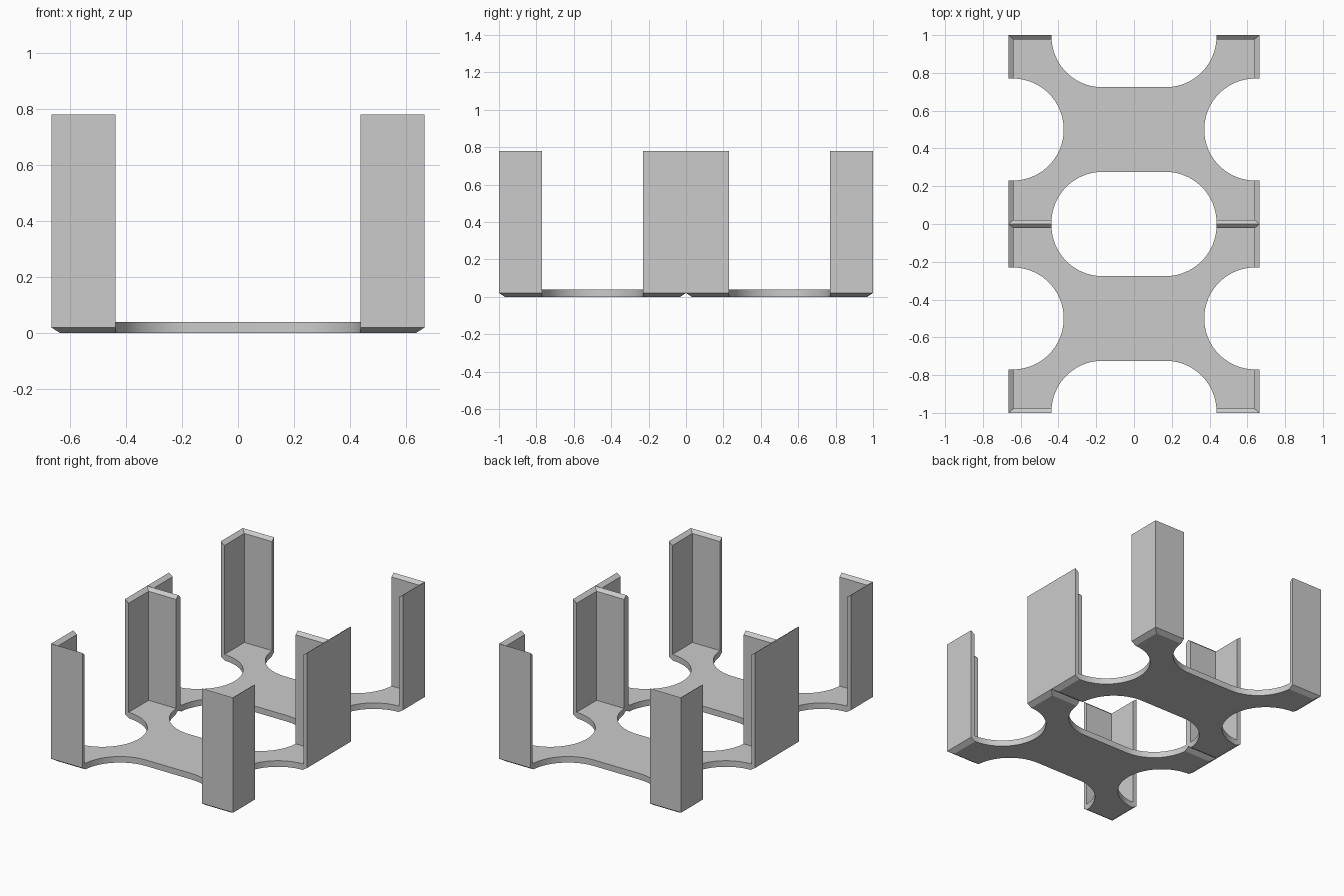
import bpy, bmesh, math

if "Cube" in bpy.data.objects:
    bpy.data.objects.remove(bpy.data.objects["Cube"], do_unlink=True)

HALF_X, HALF_Y = 0.665, 0.5
RADIUS = 0.27

grey = bpy.data.materials.new("light_grey")
grey.use_nodes = True
grey.diffuse_color = (0.6, 0.6, 0.6, 1)
grey.node_tree.nodes["Principled BSDF"].inputs["Base Color"].default_value = (0.6, 0.6, 0.6, 1)


def make_object(name, bm):
    bmesh.ops.recalc_face_normals(bm, faces=bm.faces)
    mesh = bpy.data.meshes.new(name)
    bm.to_mesh(mesh)
    bm.free()
    mesh.materials.append(grey)
    obj = bpy.data.objects.new(name, mesh)
    bpy.context.collection.objects.link(obj)
    return obj


def loft(name, rings):
    """Closed solid through matching rings of points."""
    bm = bmesh.new()
    loops = [[bm.verts.new(p) for p in ring] for ring in rings]
    for a, b in zip(loops, loops[1:]):
        for i in range(len(a)):
            j = (i + 1) % len(a)
            bm.faces.new((a[i], a[j], b[j], b[i]))
    bm.faces.new(loops[0])
    bm.faces.new(loops[-1])
    return make_object(name, bm)


def rectangle(cy, inset_x, inset_y, z):
    x, y = HALF_X - inset_x, HALF_Y - inset_y
    return [(sx * x, cy + sy * y, z) for sx, sy in ((-1, -1), (1, -1), (1, 1), (-1, 1))]


def slot_cutter(cx, cy, hx, hy, steps=20):
    """Tall rounded slot whose corner centres lie at +-hx, +-hy."""
    outline = []
    for k, (sx, sy) in enumerate(((1, 1), (-1, 1), (-1, -1), (1, -1))):
        for i in range(steps + 1):
            a = (k + i / steps) * math.pi / 2
            p = (cx + sx * hx + RADIUS * math.cos(a), cy + sy * hy + RADIUS * math.sin(a))
            if not outline or math.dist(p, outline[-1]) > 1e-5:
                outline.append(p)
    if math.dist(outline[0], outline[-1]) < 1e-5:
        outline.pop()
    cutter = loft("slot_cutter", [[(x, y, z) for x, y in outline] for z in (-1, 2)])
    cutter.hide_render = True
    return cutter


def make_tray(name, cy):
    # Open box: chamfered base, thin walls with tops sloping inward, recessed floor
    tray = loft(name, [
        rectangle(cy, 0.032, 0.03, 0),
        rectangle(cy, 0, 0, 0.02),
        rectangle(cy, 0, 0, 0.78),
        rectangle(cy, 0.027, 0.022, 0.76),
        rectangle(cy, 0.027, 0.022, 0.04),
    ])
    # Rounded openings through the middle of every wall and into the floor
    cutters = [slot_cutter(s * 0.842, cy, 0.2, 0) for s in (-1, 1)]
    cutters += [slot_cutter(0, cy + s * HALF_Y, 0.167, 0.006) for s in (-1, 1)]
    bpy.context.view_layer.objects.active = tray
    for cutter in cutters:
        mod = tray.modifiers.new("opening", 'BOOLEAN')
        mod.operation = 'DIFFERENCE'
        mod.solver = 'EXACT'
        mod.object = cutter
        bpy.ops.object.modifier_apply(modifier=mod.name)
        bpy.data.objects.remove(cutter, do_unlink=True)
    # Smooth the curved openings, keep the corners crisp
    bpy.ops.object.select_all(action='DESELECT')
    tray.select_set(True)
    bpy.ops.object.shade_smooth_by_angle(angle=math.radians(25))


make_tray("front_tray", -HALF_Y)
make_tray("back_tray", HALF_Y)
